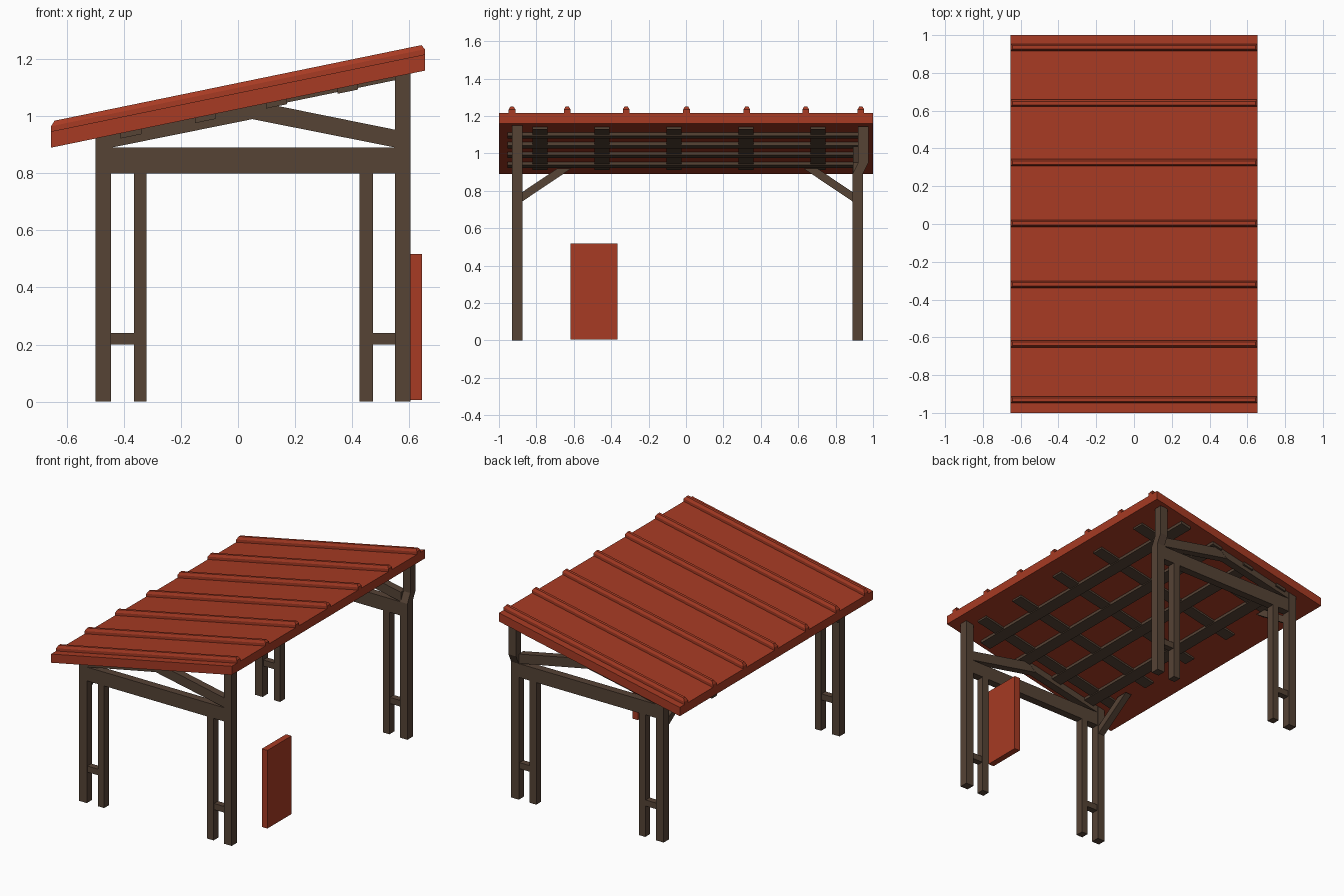
import bpy, bmesh
from mathutils import Vector

if "Cube" in bpy.data.objects:
    bpy.data.objects.remove(bpy.data.objects["Cube"])


def material(name, rgb):
    m = bpy.data.materials.new(name)
    m.diffuse_color = (*rgb, 1)
    m.use_nodes = True
    m.node_tree.nodes["Principled BSDF"].inputs["Base Color"].default_value = m.diffuse_color
    return m


RED = material("roof red", (0.385, 0.043, 0.017))
WOOD = material("dark wood", (0.092, 0.056, 0.036))


def under(x):
    """Height of the sloped roof underside."""
    return 1.025 + 0.206 * x


def finish(name, bm, mat):
    bmesh.ops.recalc_face_normals(bm, faces=bm.faces)
    me = bpy.data.meshes.new(name)
    bm.to_mesh(me)
    bm.free()
    me.materials.append(mat)
    ob = bpy.data.objects.new(name, me)
    bpy.context.collection.objects.link(ob)


def prism(name, pts, axis, a, b, mat):
    """Extrude a profile along y (pts are x,z) or along x (pts are y,z)."""
    bm = bmesh.new()
    conv = (lambda p: (p[0], a, p[1])) if axis == 'y' else (lambda p: (a, p[0], p[1]))
    face = bm.faces.new([bm.verts.new(conv(p)) for p in pts])
    ext = bmesh.ops.extrude_face_region(bm, geom=[face])
    d = Vector((0, b - a, 0)) if axis == 'y' else Vector((b - a, 0, 0))
    bmesh.ops.translate(bm, vec=d, verts=[v for v in ext['geom'] if isinstance(v, bmesh.types.BMVert)])
    finish(name, bm, mat)


def box(name, x0, x1, y0, y1, z0, z1, mat):
    prism(name, [(x0, z0), (x1, z0), (x1, z1), (x0, z1)], 'y', y0, y1, mat)


def strip(name, x0, x1, y0, y1, depth, mat):
    """Batten hugging the roof underside."""
    prism(name, [(x0, under(x0) - depth), (x1, under(x1) - depth),
                 (x1, under(x1) + 0.004), (x0, under(x0) + 0.004)], 'y', y0, y1, mat)


# roof slab
E = 0.655
prism("roof_slab", [(-E, under(-E)), (E, under(E)), (E, under(E) + 0.057), (-E, under(-E) + 0.057)],
      'y', -1, 1, RED)

# chamfered roof ribs
for i, yc in enumerate((-0.93, -0.635, -0.32, 0.003, 0.325, 0.64, 0.935)):
    bm = bmesh.new()
    prev = None
    for ex, w, h in ((E, 0.018, 0.05), (E, 0.018, 0.075), (0.643, 0.009, 0.092)):
        ring = [bm.verts.new((sx * ex, yc + sy * w, under(sx * ex) + h))
                for sx, sy in ((-1, -1), (1, -1), (1, 1), (-1, 1))]
        if prev:
            for k in range(4):
                bm.faces.new((prev[k], prev[(k + 1) % 4], ring[(k + 1) % 4], ring[k]))
        else:
            bm.faces.new(ring)
        prev = ring
    bm.faces.new(prev)
    finish(f"roof_rib_{i}", bm, RED)

# lattice under the roof: rafters along the slope, purlins along the length
for i, yc in enumerate((-0.845, -0.45, -0.065, 0.32, 0.705)):
    if i == 0:
        yc = -0.78
    strip(f"rafter_{i}", -0.5, 0.56, yc - 0.04, yc + 0.04, 0.012, WOOD)
for i, xc in enumerate((-0.375, -0.115, 0.135, 0.385)):
    strip(f"purlin_{i}", xc - 0.036, xc + 0.036, -0.955, 0.955, 0.018, WOOD)

# end frames
for side, y0, y1 in (("front", -0.93, -0.875), ("back", 0.89, 0.945)):
    a, b = y0 + 0.002, y1 - 0.002
    prism(f"{side}_low_post", [(-0.5, 0), (-0.445, 0), (-0.445, under(-0.445)), (-0.5, under(-0.5))],
          'y', y0, y1, WOOD)
    if side == "front":
        prism("front_tall_post", [(0.55, 0), (0.605, 0), (0.605, under(0.605)), (0.55, under(0.55))],
              'y', y0, y1, WOOD)
    else:
        # bent rear post
        prism("back_tall_post", [(0.89, 0), (0.945, 0), (0.945, 0.89), (0.975, 0.95), (0.975, 1.143),
                                 (0.92, 1.143), (0.92, 0.95), (0.89, 0.89)], 'x', 0.55, 0.605, WOOD)
    box(f"{side}_inner_post_low", -0.365, -0.32, a, b, 0, 0.81, WOOD)
    box(f"{side}_inner_post_tall", 0.425, 0.473, a, b, 0, 0.81, WOOD)
    box(f"{side}_rung_low", -0.45, -0.36, a + 0.005, b - 0.005, 0.2, 0.24, WOOD)
    box(f"{side}_rung_tall", 0.47, 0.555, a + 0.005, b - 0.005, 0.2, 0.24, WOOD)
    box(f"{side}_beam", -0.498, 0.603, a, b, 0.8, 0.89, WOOD)
    prism(f"{side}_truss_low", [(-0.46, 0.887), (0.05, 0.99), (0.11, 1.043), (0.11, under(0.11)),
                                (-0.46, under(-0.46))], 'y', a, b, WOOD)
    prism(f"{side}_truss_high", [(0.05, 0.99), (0.555, 0.89), (0.555, 0.952), (0.105, 1.043)],
          'y', a + 0.001, b - 0.001, WOOD)

# diagonal braces on the low side
for name, s, yp in (("front_brace", 1, -0.88), ("back_brace", -1, 0.895)):
    prism(name, [(yp, 0.74), (yp + s * 0.265, 0.918), (yp + s * 0.19, 0.918), (yp, 0.79)],
          'x', -0.495, -0.45, WOOD)

# side panel
box("side_panel", 0.605, 0.645, -0.617, -0.367, 0.005, 0.517, RED)
